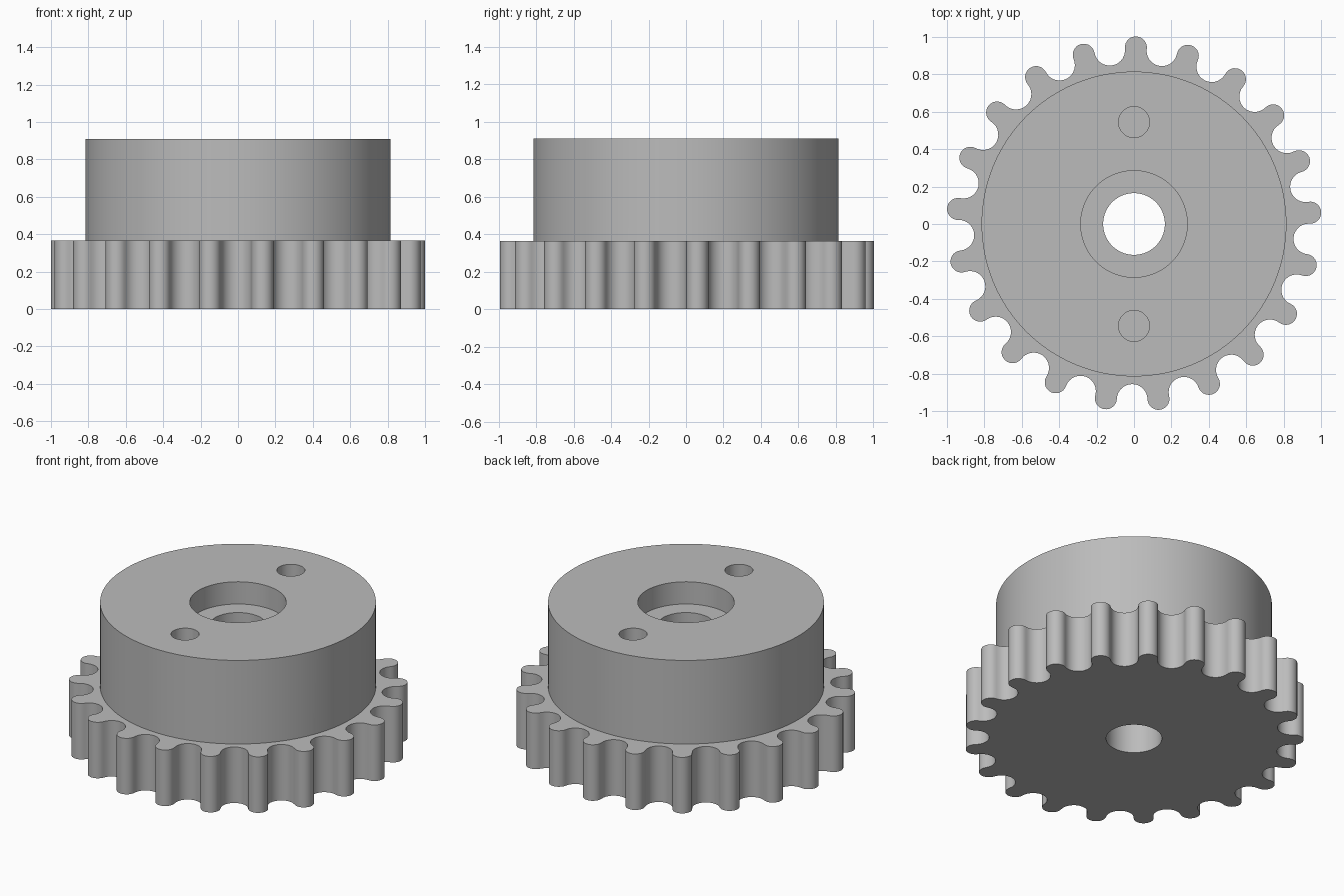
import bpy, bmesh
from math import sin, cos, pi, atan2, radians, hypot

if "Cube" in bpy.data.objects:
    bpy.data.objects.remove(bpy.data.objects["Cube"], do_unlink=True)

TEETH = 21
HALF_PITCH = pi / TEETH
TIP_CENTRE = 0.944    # radius on which the rounded tooth tips are centred
ROOT_CENTRE = 0.938   # radius on which the rounded gullets are centred
ROOT_R = 0.082
DISC_TOP, HUB_TOP = 0.365, 0.91

steel = bpy.data.materials.new("grey_steel")
steel.use_nodes = True
colour = (0.5, 0.5, 0.5, 1)
steel.diffuse_color = colour
steel.node_tree.nodes["Principled BSDF"].inputs["Base Color"].default_value = colour


def arc(centre_r, turn, r, start, end, steps):
    """Arc about a point at bearing 'turn'; bearings are clockwise from +y."""
    cx, cy = centre_r * sin(turn), centre_r * cos(turn)
    for i in range(1, steps + 1):
        t = turn + start + (end - start) * i / steps
        yield cx + r * sin(t), cy + r * cos(t)


def circle(r, x=0, y=0, n=96):
    return [(x + r * sin(2 * pi * i / n), y + r * cos(2 * pi * i / n)) for i in range(n)]


def prism(name, outline, z0, z1):
    bm = bmesh.new()
    face = bm.faces.new([bm.verts.new((x, y, z0)) for x, y in outline])
    ext = bmesh.ops.extrude_face_region(bm, geom=[face], use_keep_orig=True)
    top = [v for v in ext["geom"] if isinstance(v, bmesh.types.BMVert)]
    bmesh.ops.translate(bm, verts=top, vec=(0, 0, z1 - z0))
    bmesh.ops.recalc_face_normals(bm, faces=bm.faces)
    mesh = bpy.data.meshes.new(name)
    bm.to_mesh(mesh)
    bm.free()
    mesh.materials.append(steel)
    ob = bpy.data.objects.new(name, mesh)
    bpy.context.collection.objects.link(ob)
    return ob


def combine(target, other, operation):
    mod = target.modifiers.new(other.name, "BOOLEAN")
    mod.object, mod.operation, mod.solver = other, operation, "EXACT"
    bpy.context.view_layer.objects.active = target
    bpy.ops.object.modifier_apply(modifier=mod.name)
    bpy.data.objects.remove(other, do_unlink=True)


# Toothed disc: round tips flowing tangentially into round gullets
dx = ROOT_CENTRE * sin(HALF_PITCH)
dy = ROOT_CENTRE * cos(HALF_PITCH) - TIP_CENTRE
tip_r = hypot(dx, dy) - ROOT_R
phi = atan2(dx, dy)
gullet = phi - pi - HALF_PITCH
outline = []
for k in range(TEETH):
    turn = radians(0.6) + 2 * HALF_PITCH * k
    outline += arc(TIP_CENTRE, turn, tip_r, -phi, phi, 14)
    outline += arc(ROOT_CENTRE, turn + HALF_PITCH, ROOT_R, gullet, -2 * pi - gullet, 14)
sprocket = prism("sprocket", outline, 0, DISC_TOP)

# Hub
combine(sprocket, prism("hub", circle(0.815, n=128), 0.1, HUB_TOP), "UNION")

# Through bore, counterbore and the two blind pin holes
combine(sprocket, prism("bore", circle(0.165), -0.2, 1.2), "DIFFERENCE")
combine(sprocket, prism("counterbore", circle(0.285), 0.765, 1.2), "DIFFERENCE")
for side in (-1, 1):
    combine(sprocket, prism("pin_hole", circle(0.083, 0, side * 0.545, 48), 0.55, 1.2), "DIFFERENCE")

bpy.ops.object.select_all(action="DESELECT")
sprocket.select_set(True)
bpy.context.view_layer.objects.active = sprocket
bpy.ops.object.shade_smooth_by_angle(angle=radians(30))
